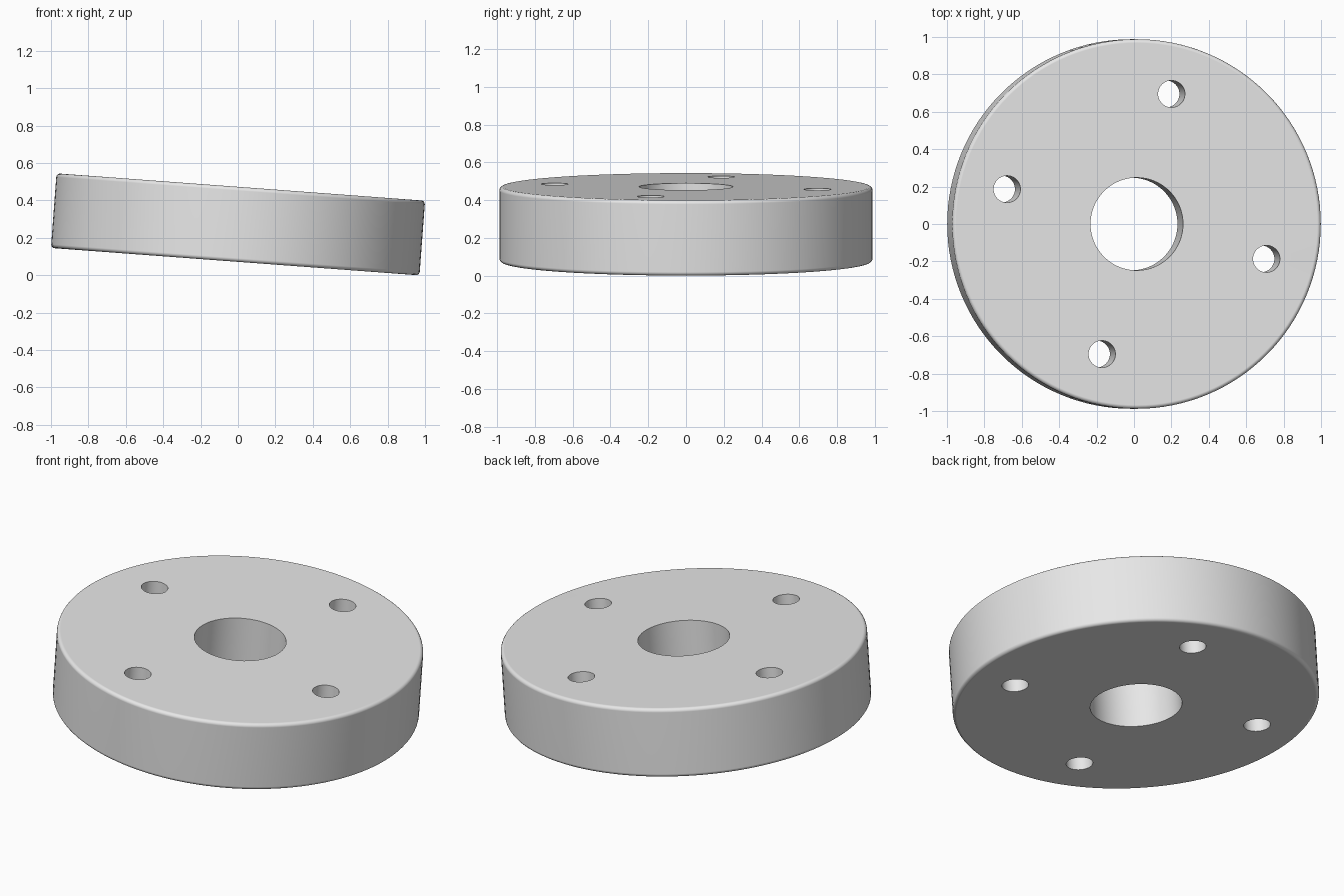
import bpy
from math import radians, sin, cos

cube = bpy.data.objects.get("Cube")
if cube:
    bpy.data.objects.remove(cube, do_unlink=True)

RADIUS, THICKNESS, TILT = 0.988, 0.40, radians(4.25)
CENTRE_HOLE, BOLT_HOLE, BOLT_CIRCLE = 0.248, 0.072, 0.72

grey = bpy.data.materials.new("light grey")
grey.use_nodes = True
grey.diffuse_color = (0.8, 0.8, 0.8, 1)
grey.node_tree.nodes["Principled BSDF"].inputs["Base Color"].default_value = (0.8, 0.8, 0.8, 1)


def cylinder(name, radius, depth, sides, x=0, y=0):
    bpy.ops.mesh.primitive_cylinder_add(vertices=sides, radius=radius, depth=depth, location=(x, y, 0))
    obj = bpy.context.object
    obj.name = name
    obj.data.materials.append(grey)
    return obj


# Round plate with softened rims
disc = cylinder("disc", RADIUS, THICKNESS, 128)
bevel = disc.modifiers.new("rounded rims", "BEVEL")
bevel.width = 0.02
bevel.segments = 4
bevel.limit_method = "ANGLE"
bevel.angle_limit = radians(40)

# Centre bore and four bolt holes
cutters = [cylinder("centre_hole_cutter", CENTRE_HOLE, 1, 64)]
for i in range(4):
    a = radians(75 + 90 * i)
    cutters.append(cylinder("bolt_hole_cutter", BOLT_HOLE, 1, 40,
                            BOLT_CIRCLE * cos(a), BOLT_CIRCLE * sin(a)))
for cutter in cutters:
    cutter.hide_render = True
    cut = disc.modifiers.new("hole", "BOOLEAN")
    cut.operation = "DIFFERENCE"
    cut.solver = "EXACT"
    cut.object = cutter

# Apply the cuts, then discard the cutters
bpy.ops.object.select_all(action="DESELECT")
disc.select_set(True)
bpy.context.view_layer.objects.active = disc
for name in [m.name for m in disc.modifiers]:
    bpy.ops.object.modifier_apply(modifier=name)
for cutter in cutters:
    bpy.data.objects.remove(cutter, do_unlink=True)

# Smooth walls, crisp hole edges, flat faces
bpy.ops.object.shade_smooth_by_angle(angle=radians(30))
weighted = disc.modifiers.new("flat faces", "WEIGHTED_NORMAL")
weighted.keep_sharp = True

# Lean the disc down towards its left and rest it on the ground
disc.rotation_euler = (0, TILT, 0)
disc.location.z = RADIUS * sin(TILT) + THICKNESS / 2 * cos(TILT) - 0.001
